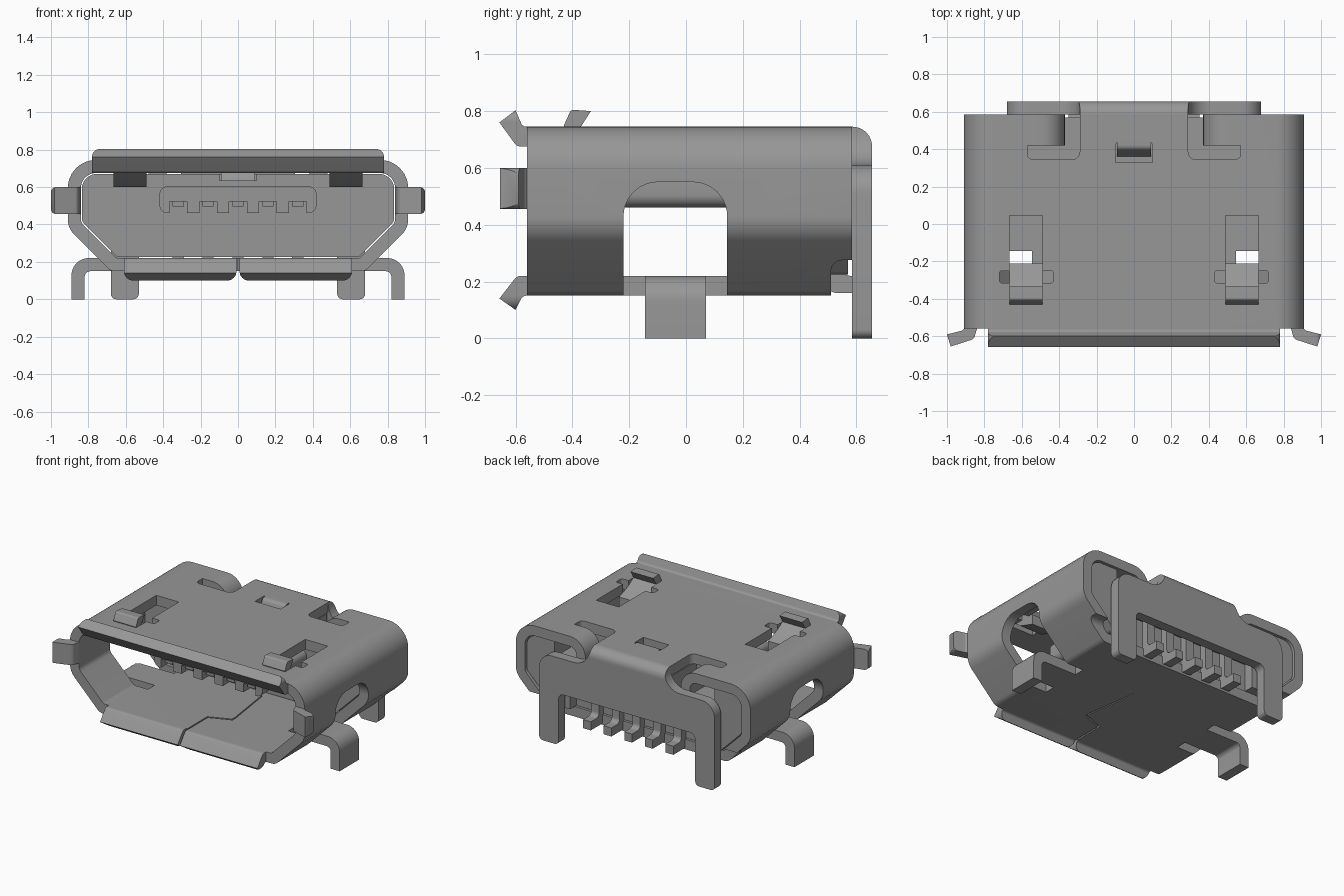
import bpy, bmesh
from math import tan, sin
from mathutils import Vector

if "Cube" in bpy.data.objects:
    bpy.data.objects.remove(bpy.data.objects["Cube"])

# One plain metal grey
grey = bpy.data.materials.new("metal_grey")
grey.use_nodes = True
colour = (0.31, 0.31, 0.31, 1)
grey.diffuse_color = colour
grey.node_tree.nodes["Principled BSDF"].inputs["Base Color"].default_value = colour


def rounded(points, steps=8):
    """Round each (u, v, radius) corner of an outline; radius is optional."""
    out = []
    for i, p in enumerate(points):
        here = Vector(p[:2])
        if len(p) < 3:
            out.append(here)
            continue
        r = p[2]
        a = (Vector(points[i - 1][:2]) - here).normalized()
        b = (Vector(points[(i + 1) % len(points)][:2]) - here).normalized()
        half = a.angle(b) / 2
        centre = here + (a + b).normalized() * (r / sin(half))
        start = here + a * (r / tan(half)) - centre
        end = here + b * (r / tan(half)) - centre
        for k in range(steps + 1):
            spoke = start.lerp(end, k / steps).normalized()
            out.append(centre + spoke * r)
    return out


def prism(name, points, axis, lo, hi):
    """Extrude a rounded outline along an axis."""
    place = {"X": lambda u, v, t: (t, u, v),
             "Y": lambda u, v, t: (u, t, v),
             "Z": lambda u, v, t: (u, v, t)}[axis]
    bm = bmesh.new()
    outline = rounded(points)
    rings = [[bm.verts.new(place(u, v, t)) for u, v in outline] for t in (lo, hi)]
    for ring in rings:
        bm.faces.new(ring)
    n = len(outline)
    for i in range(n):
        j = (i + 1) % n
        bm.faces.new((rings[0][i], rings[0][j], rings[1][j], rings[1][i]))
    bmesh.ops.recalc_face_normals(bm, faces=bm.faces)
    mesh = bpy.data.meshes.new(name)
    bm.to_mesh(mesh)
    bm.free()
    mesh.materials.append(grey)
    obj = bpy.data.objects.new(name, mesh)
    bpy.context.collection.objects.link(obj)
    return obj


def box(name, x0, x1, y0, y1, z0, z1):
    return prism(name, [(x0, y0), (x1, y0), (x1, y1), (x0, y1)], "Z", z0, z1)


def select(obj):
    bpy.ops.object.select_all(action="DESELECT")
    obj.select_set(True)
    bpy.context.view_layer.objects.active = obj


def cut(obj, tool, operation="DIFFERENCE"):
    """Apply a boolean and discard the tool."""
    select(obj)
    mod = obj.modifiers.new("cut", "BOOLEAN")
    mod.operation, mod.solver, mod.object = operation, "EXACT", tool
    bpy.ops.object.modifier_apply(modifier=mod.name)
    bpy.data.objects.remove(tool)


def mirrored(half):
    """Close a +x half outline with its mirror image."""
    return half + [(-p[0], *p[1:]) for p in reversed(half)]


def flip(points, s):
    return [(s * p[0], *p[1:]) for p in points]


def frame(u0, u1, v0, v1, r):
    return [(u0, v0, r), (u1, v0, r), (u1, v1, r), (u0, v1, r)]


# Sheet metal shell
FRONT, REAR = -0.56, 0.585
shell = prism("shell", mirrored([(0.91, 0.745, 0.15), (0.91, 0.38, 0.12), (0.68, 0.15, 0.06)]),
              "Y", FRONT, REAR)
cut(shell, prism("cutter", mirrored([(0.84, 0.675, 0.08), (0.84, 0.41, 0.05), (0.65, 0.22, 0.03)]),
                 "Y", FRONT - 0.1, REAR + 0.1))
# Open rear edge of the floor
cut(shell, prism("cutter", [(0.51, 0), (0.51, 0.275, 0.04), (0.7, 0.275), (0.7, 0)], "X", -1, 1))
# Dovetail seam in the floor
seam = [(0, -0.6), (0, -0.34), (0.15, -0.28), (0.15, -0.24), (0.1, 0.12)]
cut(shell, prism("cutter", seam + [(x + 0.01, y - 0.01) for x, y in reversed(seam)],
                 "Z", 0.1, 0.25))
# Locking tab window in the roof
cut(shell, prism("cutter", [(-0.1, 0.33), (0.1, 0.33), (0.1, 0.445, 0.03), (-0.1, 0.445, 0.03)],
                 "Z", 0.62, 0.8))

# Insulating core with its tongue
core = prism("insulator_core",
             mirrored([(0.835, 0.67, 0.08), (0.835, 0.415, 0.05), (0.645, 0.225, 0.03)]),
             "Y", 0.16, 0.57)
cut(core, box("cutter", -0.5, 0.5, 0.5, 0.7, 0.1, 0.42))
cut(core, box("cutter", -0.1, 0.1, 0.1, 0.45, 0.635, 0.8))
tongue = prism("tongue", frame(-0.42, 0.42, 0.46, 0.605, 0.045), "Y", -0.33, 0.17)
for i in range(-2, 3):
    x = i * 0.16
    cut(tongue, box("cutter", x - 0.047, x + 0.047, -0.4, 0.16, 0.4, 0.523))
    # Contact strips and their rear solder feet
    box("contact_strip", x - 0.03, x + 0.03, -0.31, 0.17, 0.495, 0.53)
    prism("solder_foot", [(0.49, 0.45), (0.55, 0.45), (0.55, 0.22, 0.03), (0.64, 0.22),
                          (0.64, 0.16), (0.49, 0.16, 0.04)], "X", x - 0.03, x + 0.03)

for s, side in ((1, "left"), (-1, "right")):
    def span(a, b):
        return sorted((s * a, s * b))

    # Side windows
    cut(shell, prism("cutter", [(-0.22, 0.1), (0.145, 0.1), (0.145, 0.55, 0.12), (-0.22, 0.55, 0.12)],
                     "X", *span(0.545, 1.2)))
    # Roof slots for the springs, and rear corner slots
    cut(shell, box("cutter", *span(0.49, 0.665), -0.42, 0.045, 0.6, 0.8))
    cut(shell, prism("cutter", frame(*span(0.43, 0.72), -0.315, -0.25, 0.015), "Z", 0.64, 0.8))
    cut(shell, prism("cutter", flip([(0.29, 0.345, 0.04), (0.57, 0.345, 0.03), (0.57, 0.7),
                                     (0.29, 0.7)], s), "Z", 0.62, 0.8))
    cut(core, box("cutter", *span(0.29, 0.62), 0.3, 0.7, 0.56, 0.8))

    # Curled flaps in the rear corners
    prism(side + "_rear_flap", flip([(0.57, 0.745), (0.37, 0.745, 0.12), (0.37, 0.58), (0.44, 0.58),
                                     (0.44, 0.675, 0.05), (0.57, 0.675)], s), "Y", 0.42, REAR)

    # Retaining springs
    prism(side + "_spring", [(-0.21, 0.6), (-0.21, 0.67), (-0.31, 0.71), (-0.37, 0.745),
                             (-0.335, 0.8), (-0.405, 0.805, 0.015), (-0.43, 0.75),
                             (-0.41, 0.7, 0.02), (-0.33, 0.64)], "X", *span(0.49, 0.665))

    # Bent mounting legs
    prism(side + "_mounting_leg", flip([(0.5, 0.22), (0.89, 0.22, 0.09), (0.89, 0), (0.82, 0),
                                        (0.82, 0.15, 0.03), (0.5, 0.15)], s), "Y", -0.145, 0.07)

    # Side guide lips
    lip = prism(side + "_side_lip", flip([(0.84, FRONT), (0.855, -0.615, 0.03), (0.98, -0.655),
                                          (1.0, -0.59), (0.92, -0.57, 0.015), (0.91, FRONT)], s),
                "Z", 0.455, 0.6)
    cut(lip, prism("cutter", frame(*span(0.7, 1.001), 0.455, 0.6, 0.03), "Y", -1, 0), "INTERSECT")

    # Lower guide lips
    lip = prism(side + "_lower_lip", [(FRONT, 0.22), (-0.595, 0.22, 0.03), (-0.657, 0.14),
                                      (-0.6, 0.1), (-0.575, 0.15, 0.02), (FRONT, 0.15)],
                "X", *span(0.008, 0.61))
    cut(lip, prism("cutter", frame(*span(0.008, 0.61), 0.1, 0.4, 0.05), "Y", -1, 0), "INTERSECT")

# Upper guide lip
lip = prism("upper_lip", [(FRONT, 0.675), (-0.595, 0.675, 0.03), (-0.657, 0.76), (-0.6, 0.803),
                          (-0.575, 0.745, 0.02), (FRONT, 0.745)], "X", -0.78, 0.78)
cut(lip, prism("cutter", frame(-0.78, 0.78, 0.5, 0.803, 0.04), "Y", -1, 0), "INTERSECT")

# Locking tab bent down from the roof
prism("locking_tab", [(0.45, 0.745), (0.4, 0.745, 0.03), (0.36, 0.635), (0.42, 0.635), (0.45, 0.675)],
      "X", -0.09, 0.09)

# Folded back plate with two legs
plate = prism("back_plate", mirrored([(0.29, 0.745), (0.29, 0.61, 0.12), (0.68, 0.61, 0.1),
                                      (0.68, 0, 0.03), (0.53, 0, 0.03), (0.53, 0.36, 0.04)]),
              "Y", REAR, 0.655)
cut(plate, prism("cutter", [(0.4, -0.1), (0.655, -0.1), (0.655, 0.745, 0.069), (0.4, 0.745)],
                 "X", -1, 1), "INTERSECT")

# Smooth bends, sharp edges
for obj in bpy.context.collection.objects:
    if obj.type == "MESH" and obj.data.materials and obj.data.materials[0] == grey:
        select(obj)
        bpy.ops.object.shade_smooth_by_angle(angle=0.5)
